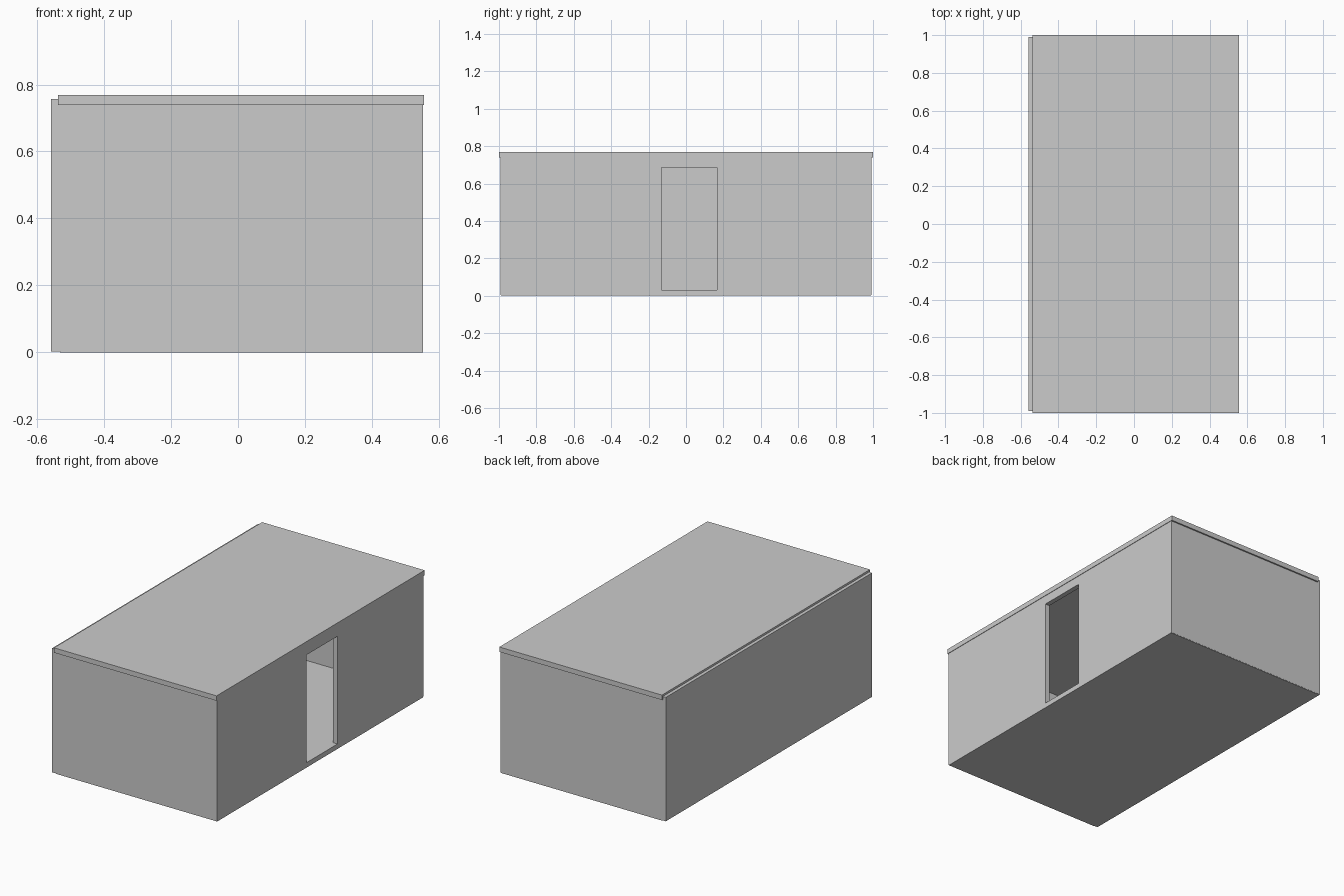
import bpy, bmesh

if "Cube" in bpy.data.objects:
    bpy.data.objects.remove(bpy.data.objects["Cube"])

T = 0.03  # slab and wall thickness


def finish(name, bm):
    bmesh.ops.recalc_face_normals(bm, faces=bm.faces)
    me = bpy.data.meshes.new(name)
    bm.to_mesh(me)
    bm.free()
    ob = bpy.data.objects.new(name, me)
    bpy.context.collection.objects.link(ob)
    return ob


def box(name, x, y, z):
    bm = bmesh.new()
    bmesh.ops.create_cube(bm, size=1)
    for v in bm.verts:
        v.co = [(a + b) / 2 + c * (b - a) for (a, b), c in zip((x, y, z), v.co)]
    return finish(name, bm)


def wall_with_opening(name, x, outer, inner):
    """Rectangular ring (y0, y1, z0, z1) in the YZ plane, extruded along x."""
    bm = bmesh.new()
    rings = []
    for y0, y1, z0, z1 in (outer, inner):
        rings.append([bm.verts.new((x[0], y, z))
                      for y, z in ((y0, z0), (y1, z0), (y1, z1), (y0, z1))])
    o, i = rings
    faces = [bm.faces.new((o[k], o[(k + 1) % 4], i[(k + 1) % 4], i[k]))
             for k in range(4)]
    ext = bmesh.ops.extrude_face_region(bm, geom=faces, use_keep_orig=True)
    verts = [g for g in ext["geom"] if isinstance(g, bmesh.types.BMVert)]
    bmesh.ops.translate(bm, vec=(x[1] - x[0], 0, 0), verts=verts)
    return finish(name, bm)


# Floor and roof slabs
box("floor", (-0.532, 0.553), (-0.99, 0.99), (0, T))
box("roof", (-0.538, 0.556), (-1, 1), (0.739, 0.769))

# Front, back and left walls
for name, s in (("front_wall", -1), ("back_wall", 1)):
    box(name, (-0.558, 0.552), sorted((s * 0.991, s * (0.991 - T))), (0.003, 0.757))
box("left_wall", (-0.558, -0.558 + T), (-0.991, 0.991), (0.003, 0.757))

# Right wall with the doorway
wall_with_opening("right_wall", (0.553 - T, 0.553),
                  (-0.991, 0.991, 0.003, 0.757), (-0.13, 0.167, T, 0.685))
